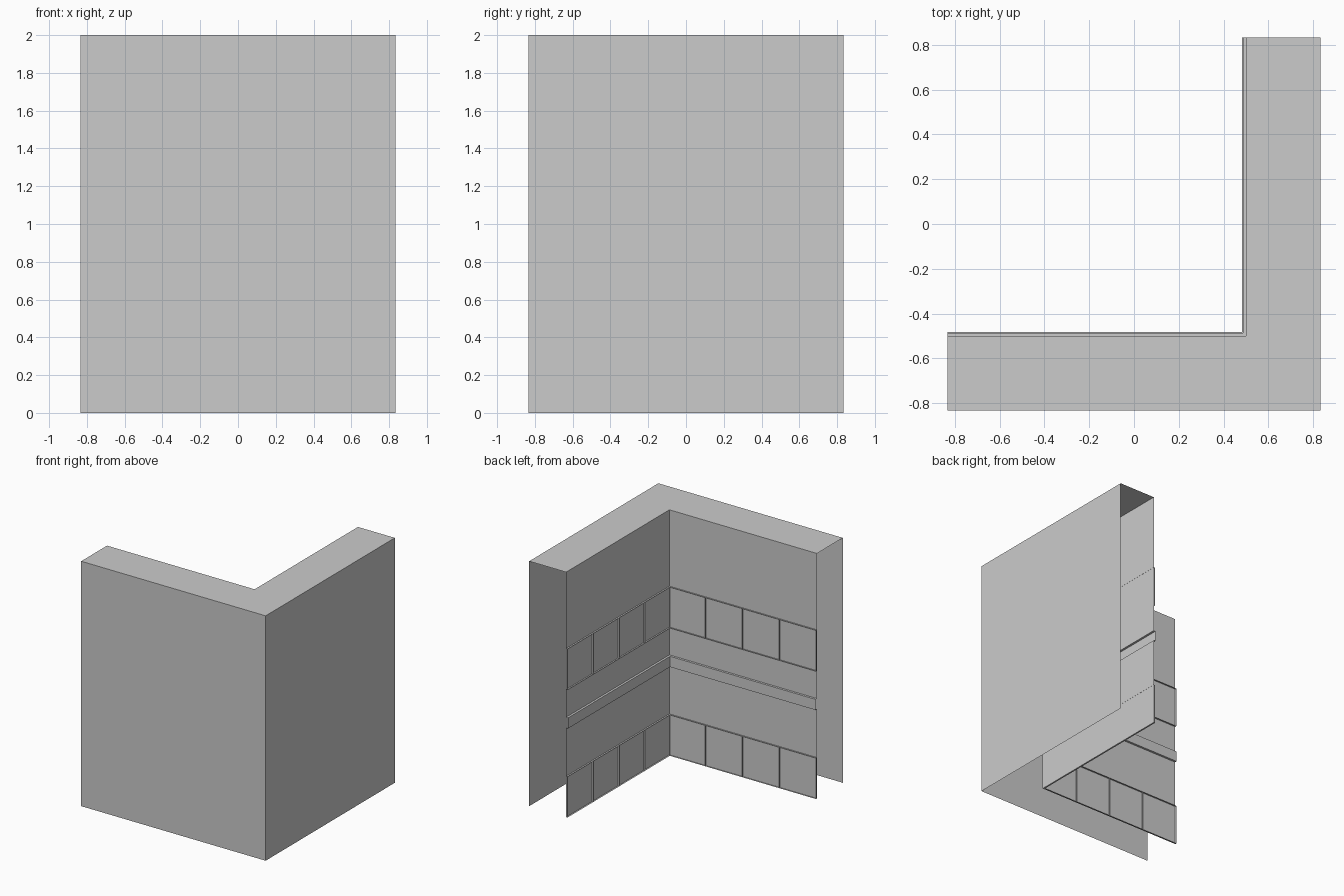
import bpy, bmesh
from mathutils import Matrix

if "Cube" in bpy.data.objects:
    bpy.data.objects.remove(bpy.data.objects["Cube"])

H = 2.0          # height
R = 0.8333       # outer half size
C = 0.5          # inner corner sits at (C, -C)
L = R + C        # inner wing length
TILE = L / 4     # one recessed panel per tile
BAND = 0.014     # band projection
RAIL = 0.018     # rail projection


def new_object(name, bm):
    me = bpy.data.meshes.new(name)
    bm.to_mesh(me)
    bm.free()
    ob = bpy.data.objects.new(name, me)
    bpy.context.collection.objects.link(ob)
    return ob


def quad(bm, pts):
    return bm.faces.new([bm.verts.new(p) for p in pts])


def strip(bm, d0, z0, d1, z1, u0=0.0, u1=L):
    """Strip of the back-facing wing: u runs from the corner, d is projection."""
    return quad(bm, [(C - u0, d0 - C, z0), (C - u1, d0 - C, z0),
                     (C - u1, d1 - C, z1), (C - u0, d1 - C, z1)])


def finish_wings(name, bm):
    """Mitre the corner end, then mirror the wing across the diagonal."""
    for v in bm.verts:
        if v.co.x > C - 1e-4:
            v.co.x = -v.co.y
    dup = bmesh.ops.duplicate(bm, geom=bm.verts[:] + bm.edges[:] + bm.faces[:])["geom"]
    verts = [g for g in dup if isinstance(g, bmesh.types.BMVert)]
    faces = [g for g in dup if isinstance(g, bmesh.types.BMFace)]
    swap = Matrix(((0, -1, 0, 0), (-1, 0, 0, 0), (0, 0, 1, 0), (0, 0, 0, 1)))
    bmesh.ops.transform(bm, matrix=swap, verts=verts)
    bmesh.ops.reverse_faces(bm, faces=faces)
    bmesh.ops.remove_doubles(bm, verts=bm.verts[:], dist=1e-5)
    return new_object(name, bm)


def ledges(bm, d, z0, z1):
    """Thin top and bottom returns of a projecting band."""
    strip(bm, d, z1, 0, z1)
    if z0 > 0:
        strip(bm, 0, z0, d, z0)


def panel_band(name, z0):
    bm = bmesh.new()
    z1 = z0 + TILE
    tiles = [strip(bm, BAND, z0, BAND, z1, i * TILE, (i + 1) * TILE) for i in range(4)]
    bmesh.ops.inset_individual(bm, faces=tiles, thickness=0.053, use_even_offset=True)
    bmesh.ops.inset_individual(bm, faces=tiles, thickness=0.0, depth=-BAND + 0.001)
    ledges(bm, BAND, z0, z1)
    return finish_wings(name, bm)


# outer shell: front, right side and L-shaped top, open below and at the ends
bm = bmesh.new()
quad(bm, [(-R, -R, 0), (R, -R, 0), (R, -R, H), (-R, -R, H)])
quad(bm, [(R, -R, 0), (R, R, 0), (R, R, H), (R, -R, H)])
quad(bm, [(-R, -R, H), (R, -R, H), (C, -C, H), (-R, -C, H)])
quad(bm, [(R, -R, H), (R, R, H), (C, R, H), (C, -C, H)])
bmesh.ops.remove_doubles(bm, verts=bm.verts[:], dist=1e-5)
new_object("outer_shell", bm)

# recessed panel bands
LOW, HIGH = 0.0, 1.043
panel_band("lower_panel_band", LOW)
panel_band("upper_panel_band", HIGH)

# plain rail between the bands
RZ0, RZ1 = 0.728, 0.815
bm = bmesh.new()
strip(bm, RAIL, RZ0, RAIL, RZ1)
ledges(bm, RAIL, RZ0, RZ1)
finish_wings("middle_rail", bm)

# plain inner wall strips
bm = bmesh.new()
for z0, z1 in ((LOW + TILE, RZ0), (RZ1, HIGH), (HIGH + TILE, H)):
    strip(bm, 0, z0, 0, z1)
finish_wings("inner_wall", bm)
